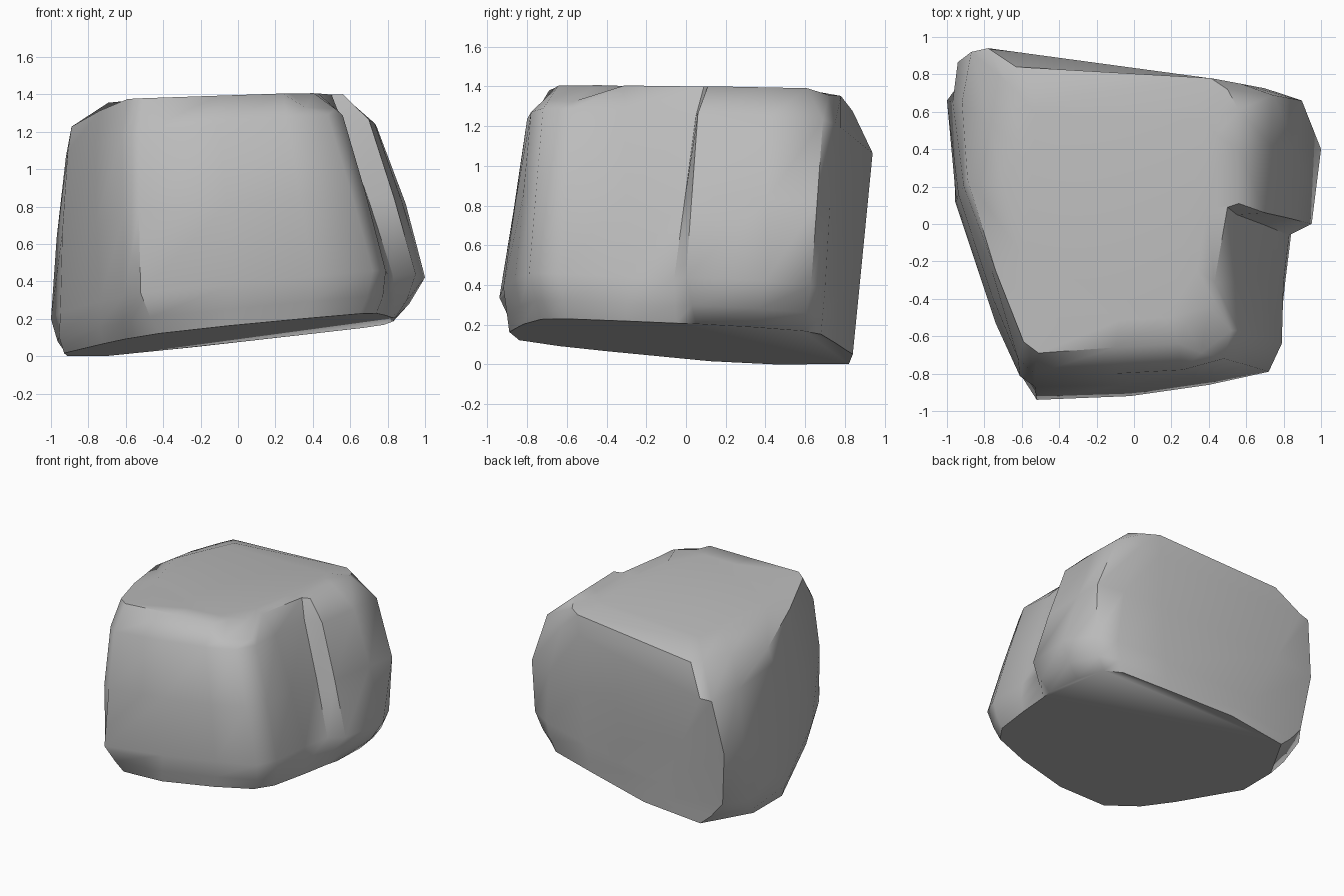
import bpy
import bmesh
from mathutils import Vector

default_cube = bpy.data.objects.get("Cube")
if default_cube:
    bpy.data.objects.remove(default_cube, do_unlink=True)

# Outlines of the boulder, counter-clockwise from the same front corner
BOTTOM_OUTLINE = [
    (-.6, -.64), (-.42, -.84), (-.05, -.89), (.36, -.82), (.65, -.73), (.74, -.6),
    (.79, -.3), (.82, -.05), (.84, .05), (.83, .35), (.78, .59), (.67, .68),
    (.3, .75), (-.22, .84), (-.7, .82), (-.91, .45), (-.93, .12), (-.72, -.4)]
LOW_OUTLINE = [
    (-.61, -.8), (-.52, -.94), (-.02, -.92), (.4, -.86), (.72, -.79), (.79, -.64),
    (.8, -.3), (.83, -.06), (.95, 0), (1, .4), (.89, .63), (.74, .7),
    (.35, .77), (-.4, .86), (-.89, .81), (-1, .66), (-.95, .12), (-.74, -.53)]
SHOULDER_OUTLINE = [
    (-.62, -.72), (-.53, -.8), (-.1, -.8), (.26, -.78), (.48, -.72), (.56, -.57),
    (.55, -.31), (.55, .05), (.7, .06), (.73, .42), (.74, .69), (.57, .75),
    (.4, .78), (-.78, .94), (-.87, .92), (-.92, .65), (-.91, .2), (-.76, -.25)]
RIM_OUTLINE = [
    (-.59, -.63), (-.51, -.69), (-.1, -.66), (.24, -.64), (.36, -.69), (.52, -.57),
    (.43, -.31), (.5, .09), (.56, .11), (.56, .4), (.56, .61), (.5, .72),
    (.41, .78), (-.63, .84), (-.67, .75), (-.77, .53), (-.89, .24), (-.74, -.25)]

# How far the rim is worn down at the chipped corner and the rounded back
RIM_WEAR = {4: .08, 5: .09, 11: .03, 12: .03, 13: .07, 14: .07, 15: .08, 16: .12, 17: .05}

# Corners that swell at mid height
MIDDLE_SWELL = {0: 1.07, 10: 1.09, 11: 1.06, 14: 1.06}


def base_height(x, y):
    return .131 + .104 * x - .055 * y


def shoulder_height(x, y):
    return 1.21 + .1 * x - .06 * y


def top_height(x, y):
    return 1.395 + .035 * x - .02 * y


def make_ring(outline, height, lift=0, scale=1):
    """Place an outline on a sloping plane."""
    ring = []
    for x, y in outline:
        px, py = x * scale, y * scale
        ring.append(Vector((px, py, height(px, py) + lift)))
    return ring


def blend_rings(first, second, factor, bulge):
    """Ring between two others, pushed slightly outward to the sides."""
    ring = []
    for a, b in zip(first, second):
        point = a.lerp(b, factor)
        ring.append(Vector((point.x * bulge, point.y, point.z)))
    return ring


def loft(name, rings, material):
    """Skin a stack of rings and close both ends."""
    bm = bmesh.new()
    rows = [[bm.verts.new(point) for point in ring] for ring in rings]
    count = len(rows[0])
    for lower, upper in zip(rows, rows[1:]):
        for i in range(count):
            j = (i + 1) % count
            bm.faces.new((lower[i], lower[j], upper[j], upper[i]))
    bm.faces.new(list(reversed(rows[0])))
    bm.faces.new(rows[-1])
    bmesh.ops.recalc_face_normals(bm, faces=bm.faces[:])
    mesh = bpy.data.meshes.new(name)
    bm.to_mesh(mesh)
    bm.free()
    mesh.materials.append(material)
    obj = bpy.data.objects.new(name, mesh)
    bpy.context.collection.objects.link(obj)
    return obj


# Stone colour
stone = bpy.data.materials.new("stone_grey")
stone.use_nodes = True
stone_colour = (.5, .5, .5, 1)
stone.diffuse_color = stone_colour
stone.node_tree.nodes["Principled BSDF"].inputs["Base Color"].default_value = stone_colour

# Sloping underside with a rounded foot, leaning sides, worn rim and flat top
bottom = make_ring(BOTTOM_OUTLINE, base_height)
low = make_ring(LOW_OUTLINE, base_height, lift=.22)
foot = blend_rings(bottom, low, .4, 1.02)
shoulder = make_ring(SHOULDER_OUTLINE, shoulder_height)
middle = blend_rings(low, shoulder, .5, 1.01)
for index, swell in MIDDLE_SWELL.items():
    middle[index].x *= swell
    if index == 0:
        middle[index].y *= swell
        middle[index].x = low[index].x
rim = make_ring(RIM_OUTLINE, top_height)
for index, wear in RIM_WEAR.items():
    rim[index].z -= wear
plateau = make_ring(RIM_OUTLINE, top_height, scale=.78)

boulder = loft("boulder", [bottom, foot, low, middle, shoulder, rim, plateau], stone)

# Rest on the ground
lowest = min(vertex.co.z for vertex in boulder.data.vertices)
for vertex in boulder.data.vertices:
    vertex.co.z -= lowest

# Soft shading with crisp ridges
bpy.ops.object.select_all(action='DESELECT')
boulder.select_set(True)
bpy.context.view_layer.objects.active = boulder
bpy.ops.object.shade_smooth_by_angle(angle=.85)
